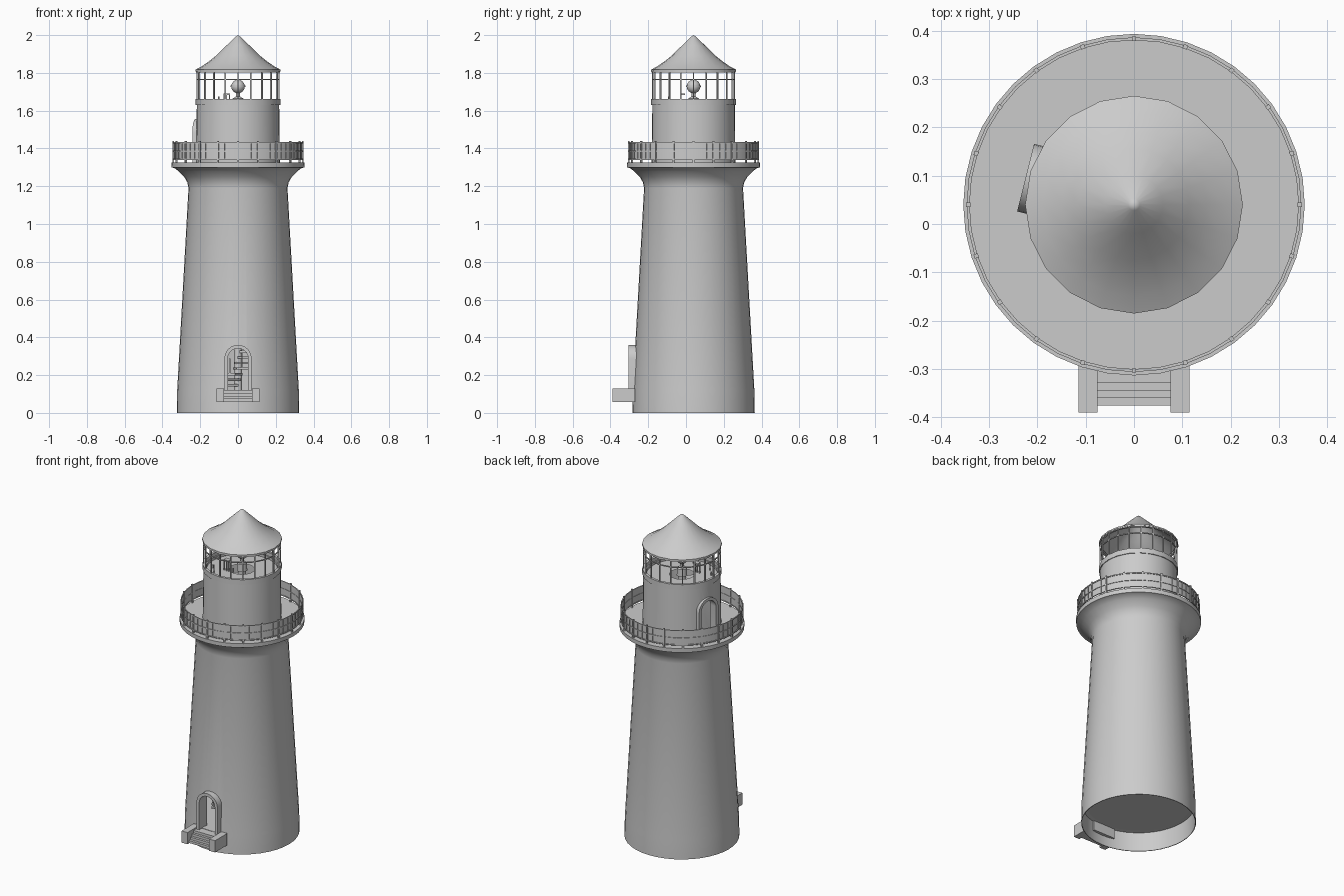
import bpy, bmesh
from math import pi, sin, cos, radians
from mathutils import Matrix, Vector

if "Cube" in bpy.data.objects:
    bpy.data.objects.remove(bpy.data.objects["Cube"])

CY = 0.04  # tower axis in y
AXIS = Matrix.Translation((0, CY, 0))


def finish(name, bm, smooth=True):
    bmesh.ops.remove_doubles(bm, verts=bm.verts, dist=1e-5)
    bmesh.ops.recalc_face_normals(bm, faces=bm.faces)
    me = bpy.data.meshes.new(name)
    bm.to_mesh(me)
    bm.free()
    ob = bpy.data.objects.new(name, me)
    bpy.context.collection.objects.link(ob)
    if smooth:
        activate(ob)
        bpy.ops.object.shade_smooth_by_angle(angle=radians(30))
    return ob


def activate(ob):
    bpy.ops.object.select_all(action='DESELECT')
    ob.select_set(True)
    bpy.context.view_layer.objects.active = ob


def lathe(name, pts, n=40, closed=False, smooth=True):
    bm = bmesh.new()
    rings = [[bm.verts.new((r * cos(2 * pi * i / n), CY + r * sin(2 * pi * i / n), z))
              for i in range(n)] for r, z in pts]
    pairs = list(zip(rings, rings[1:] + rings[:1]))
    for a, b in (pairs if closed else pairs[:-1]):
        for i in range(n):
            j = (i + 1) % n
            bm.faces.new((a[i], a[j], b[j], b[i]))
    return finish(name, bm, smooth)


def ring(name, r, z0, z1, w, n=40):
    return lathe(name, [(r - w / 2, z0), (r + w / 2, z0), (r + w / 2, z1), (r - w / 2, z1)], n, True)


def add_box(bm, lo, hi, mat=Matrix()):
    lo, hi = Vector(lo), Vector(hi)
    m = mat @ Matrix.Translation((lo + hi) / 2) @ Matrix.Diagonal((*(hi - lo), 1))
    bmesh.ops.create_cube(bm, size=1, matrix=m)


def bars(name, r, n, z0, z1, w):
    bm = bmesh.new()
    for i in range(n):
        add_box(bm, (r - w / 2, -w / 2, z0), (r + w / 2, w / 2, z1),
                AXIS @ Matrix.Rotation(2 * pi * i / n, 4, 'Z'))
    return finish(name, bm, False)


def arch(w, z0, zs):
    return [(w, z0)] + [(w * cos(pi * i / 12), zs + w * sin(pi * i / 12)) for i in range(13)] + [(-w, z0)]


def placed(bm, turn):
    bmesh.ops.transform(bm, matrix=AXIS @ Matrix.Rotation(turn, 4, 'Z'), verts=bm.verts)
    return bm


def door_frame(name, z0, zs, d0, d1, turn):
    bm = bmesh.new()
    loops = [[bm.verts.new((x, -d, z)) for x, z in arch(w, z0, zs)]
             for w, d in ((0.072, d1), (0.072, d0), (0.054, d0), (0.054, d1))]
    for a, b in zip(loops, loops[1:] + loops[:1]):
        for i in range(len(a) - 1):
            bm.faces.new((a[i], a[i + 1], b[i + 1], b[i]))
    bm.faces.new([l[0] for l in loops])
    bm.faces.new([l[-1] for l in loops])
    return finish(name, placed(bm, turn))


def door_cut(target, z0, zs, turn):
    bm = bmesh.new()
    a, b = [[bm.verts.new((x, -d, z)) for x, z in arch(0.06, z0, zs)] for d in (0.1, 0.45)]
    bm.faces.new(a)
    bm.faces.new(b)
    for i in range(len(a)):
        j = (i + 1) % len(a)
        bm.faces.new((a[i], a[j], b[j], b[i]))
    cutter = finish("door_cutter", placed(bm, turn), False)
    cutter.hide_render = True
    mod = target.modifiers.new("door", 'BOOLEAN')
    mod.operation, mod.object, mod.solver = 'DIFFERENCE', cutter, 'EXACT'
    activate(target)
    bpy.ops.object.modifier_apply(modifier=mod.name)
    bpy.data.objects.remove(cutter)


# Tower wall with flared gallery and lantern base, hollow inside
tower = lathe("tower", [
    (0.324, 0), (0.322, 0.12), (0.262, 1.19), (0.268, 1.22), (0.285, 1.25), (0.315, 1.28),
    (0.335, 1.295), (0.352, 1.30), (0.353, 1.325), (0.222, 1.325), (0.218, 1.64), (0.2, 1.64),
    (0.2, 1.30), (0.235, 1.19), (0.295, 0.12), (0.318, 0.118), (0.32, 0)], 40, True, False)
UP = radians(256)
door_cut(tower, 0.122, 0.288, 0)
door_cut(tower, 1.327, 1.485, UP)
activate(tower)
bpy.ops.object.shade_smooth_by_angle(angle=radians(30))

# Floors
lathe("ground_floor", [(0, 0.12), (0.31, 0.12)])
lathe("lantern_floor", [(0.07, 1.625), (0.205, 1.625)])

# Door frames
door_frame("front_door_frame", 0.12, 0.288, 0.345, 0.27, 0)
door_frame("gallery_door_frame", 1.325, 1.485, 0.231, 0.18, UP)

# Entrance steps with side blocks
bm = bmesh.new()
for i in range(4):
    add_box(bm, (-0.076, -0.375 + 0.0155 * i, 0.06 + 0.015 * i), (0.076, -0.26, 0.075 + 0.015 * i))
finish("entrance_steps", bm, False)
bm = bmesh.new()
for s in (-1, 1):
    add_box(bm, (s * 0.095 - 0.02, -0.39, 0.057), (s * 0.095 + 0.02, -0.27, 0.13))
finish("step_side_blocks", bm, False)

# Gallery railing: posts, thin bars, rails and mesh panel
bars("railing_posts", 0.343, 20, 1.325, 1.44, 0.009)
bars("railing_bars", 0.343, 60, 1.345, 1.43, 0.003)
for k, z in enumerate((1.343, 1.385, 1.43)):
    ring("railing_rail_%d" % k, 0.343, z - 0.003, z + 0.003, 0.006)
lathe("railing_panel", [(0.342, 1.343), (0.342, 1.43)])

# Lantern room frame
ring("lantern_sill", 0.216, 1.63, 1.662, 0.016, 20)
bars("lantern_mullions", 0.217, 20, 1.655, 1.815, 0.007)
ring("lantern_mid_bar", 0.216, 1.762, 1.768, 0.006, 20)
ring("lantern_top_ring", 0.217, 1.803, 1.815, 0.012, 20)

# Roof
lathe("roof", [(0.212, 1.808), (0.225, 1.808), (0.225, 1.817), (0.19, 1.836), (0.15, 1.864),
               (0.115, 1.892), (0.06, 1.946), (0.012, 1.992), (0, 2.0)], 20)

# Lamp on its stand
bm = bmesh.new()
bmesh.ops.create_uvsphere(bm, u_segments=20, v_segments=12, radius=0.036,
                          matrix=Matrix.Translation((0, CY, 1.728)))
finish("lamp", bm)
ring("lamp_band", 0.036, 1.724, 1.732, 0.006, 20)
lathe("lamp_stand", [(0, 1.70), (0.012, 1.695), (0.01, 1.675), (0.028, 1.665), (0.03, 1.62)], 16)

# Spiral stair around a central column
lathe("stair_column", [(0.022, 0.12), (0.022, 1.63)], 16)
bm = bmesh.new()
for i in range(50):
    m = AXIS @ Matrix.Rotation(radians(-150 + 22.5 * i), 4, 'Z')
    z = 0.14 + 0.0295 * i
    add_box(bm, (0.015, -0.03, z), (0.17, 0.03, z + 0.012), m)
    add_box(bm, (0.163, -0.003, z), (0.169, 0.003, z + 0.09), m)
finish("spiral_stair", bm, False)

# Stair-head rail in the lantern room
bm = bmesh.new()
for x in (-0.075, -0.06, -0.045):
    add_box(bm, (x - 0.003, -0.03, 1.62), (x + 0.003, -0.024, 1.69))
add_box(bm, (-0.078, -0.031, 1.684), (-0.042, -0.005, 1.692))
finish("stair_head_rail", bm, False)
